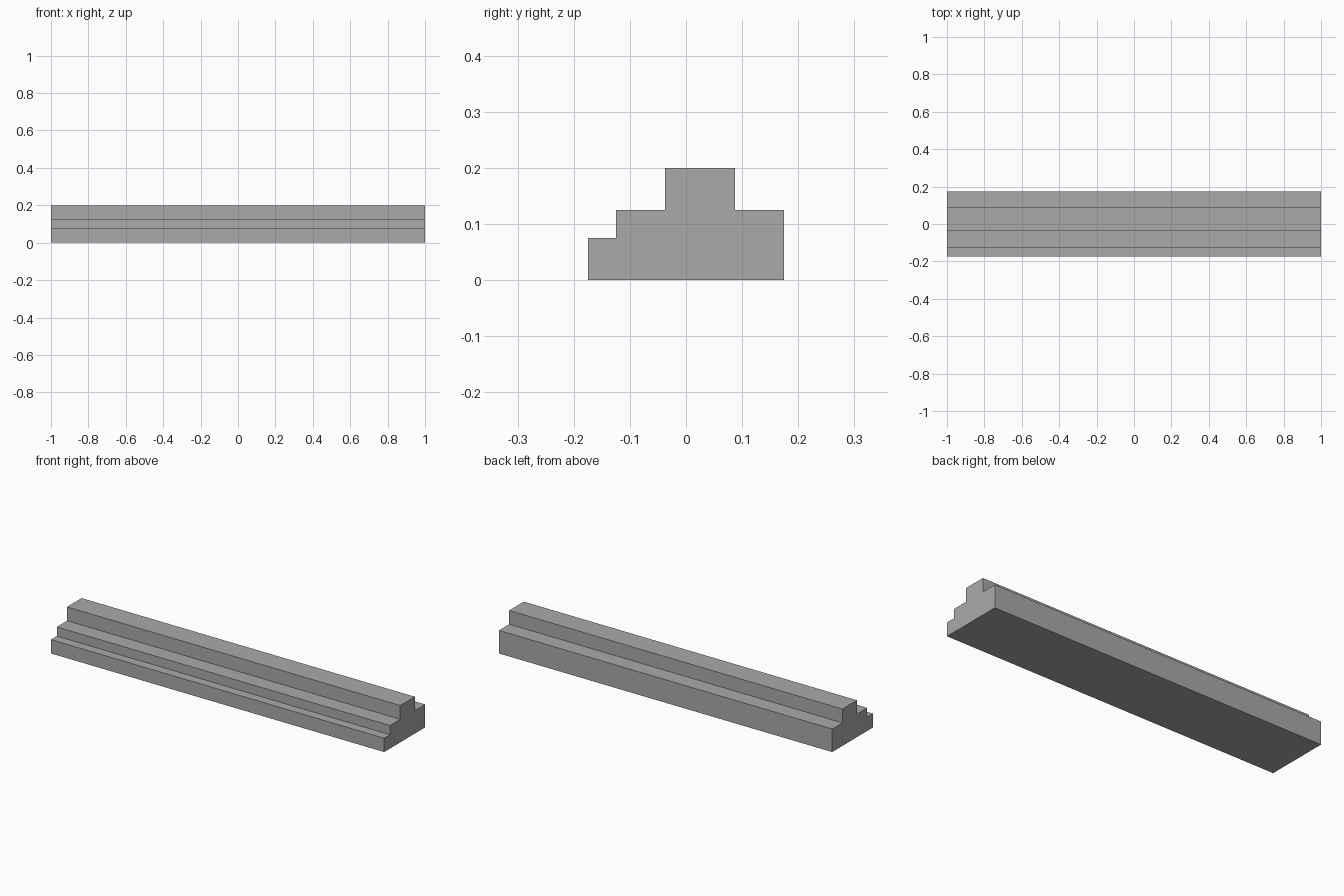
import bpy
import bmesh

cube = bpy.data.objects.get("Cube")
if cube:
    bpy.data.objects.remove(cube, do_unlink=True)

# Plain grey material
grey = bpy.data.materials.new("plain_grey")
grey.use_nodes = True
colour = (0.4, 0.4, 0.4, 1.0)
grey.diffuse_color = colour
grey.node_tree.nodes["Principled BSDF"].inputs["Base Color"].default_value = colour

# Stepped moulding cross-section (y, z), two steps in front and one behind
LENGTH = 2.0
profile = [
    (-0.175, 0), (0.175, 0), (0.175, 0.125), (0.0875, 0.125), (0.0875, 0.2),
    (-0.0375, 0.2), (-0.0375, 0.125), (-0.125, 0.125), (-0.125, 0.075), (-0.175, 0.075),
]

# Extrude the cross-section along x
bm = bmesh.new()
end = bm.faces.new([bm.verts.new((-LENGTH / 2, y, z)) for y, z in profile])
result = bmesh.ops.extrude_face_region(bm, geom=[end], use_keep_orig=True)
moved = [v for v in result["geom"] if isinstance(v, bmesh.types.BMVert)]
bmesh.ops.translate(bm, verts=moved, vec=(LENGTH, 0, 0))
bmesh.ops.recalc_face_normals(bm, faces=bm.faces)

mesh = bpy.data.meshes.new("stepped_moulding")
bm.to_mesh(mesh)
bm.free()
mesh.materials.append(grey)
moulding = bpy.data.objects.new("stepped_moulding", mesh)
bpy.context.collection.objects.link(moulding)
